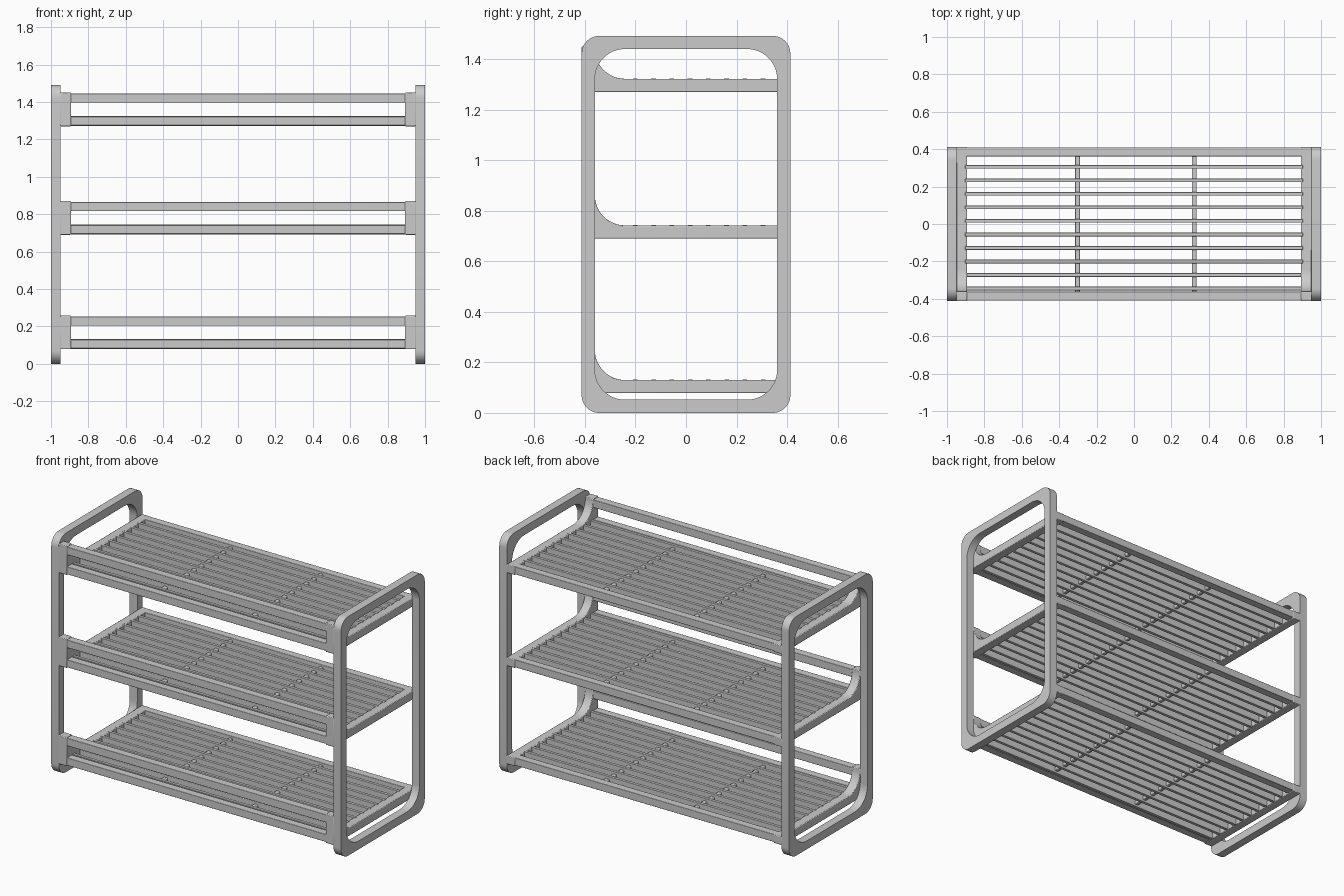
import bpy, bmesh
from math import cos, sin, pi

if "Cube" in bpy.data.objects:
    bpy.data.objects.remove(bpy.data.objects["Cube"], do_unlink=True)

HEIGHT = 1.492
HALF_DEPTH = 0.413
BAR = 0.052                      # thickness of frame and rails
FRAME_IN, BRACKET_IN = 0.948, 0.893
LEVELS = {"bottom": 0.078, "middle": 0.69, "top": 1.27}


def arc(cy, cz, r, start, end, steps=12):
    angles = [start + (end - start) * i / steps for i in range(steps + 1)]
    return [(cy + r * cos(a), cz + r * sin(a)) for a in angles]


def rounded_rect(half_w, low, high, r):
    corners = [(half_w - r, high - r), (r - half_w, high - r),
               (r - half_w, low + r), (half_w - r, low + r)]
    points = []
    for i, (cy, cz) in enumerate(corners):
        points += arc(cy, cz, r, i * pi / 2, (i + 1) * pi / 2)
    return points


def finish(name, bm, bevel=0.0):
    bmesh.ops.recalc_face_normals(bm, faces=bm.faces[:])
    mesh = bpy.data.meshes.new(name)
    bm.to_mesh(mesh)
    bm.free()
    obj = bpy.data.objects.new(name, mesh)
    bpy.context.collection.objects.link(obj)
    if bevel:
        mod = obj.modifiers.new("soft_edges", "BEVEL")
        mod.width = bevel
        mod.segments = 2
        mod.limit_method = "ANGLE"
    bpy.ops.object.select_all(action="DESELECT")
    obj.select_set(True)
    bpy.context.view_layer.objects.active = obj
    bpy.ops.object.shade_smooth_by_angle(angle=pi / 6)
    return obj


def box(name, x, y, z, bevel=0.003):
    bm = bmesh.new()
    bmesh.ops.create_cube(bm, size=1)
    for v in bm.verts:
        for axis, (low, high) in enumerate((x, y, z)):
            v.co[axis] = high if v.co[axis] > 0 else low
    return finish(name, bm, bevel)


def side_frame(name, x0, x1):
    # Rounded loop: outer and inner outlines joined all round
    bm = bmesh.new()
    outer = rounded_rect(HALF_DEPTH, 0, HEIGHT, 0.07)
    inner = rounded_rect(HALF_DEPTH - BAR, BAR, HEIGHT - BAR, 0.12)
    loops = [[bm.verts.new((x, y, z)) for y, z in outline]
             for x, outline in ((x0, outer), (x1, outer), (x1, inner), (x0, inner))]
    n = len(outer)
    for k in range(4):
        a, b = loops[k], loops[(k + 1) % 4]
        for i in range(n):
            j = (i + 1) % n
            bm.faces.new((a[i], a[j], b[j], b[i]))
    return finish(name, bm)


def bracket(name, x0, x1, z):
    # L-shaped shelf end with a curved inside corner
    d, top, r = HALF_DEPTH, z + 0.18, 0.12
    profile = [(-d, top), (-d, z), (d, z), (d, z + BAR)]
    profile += arc(BAR - d + r, z + BAR + r, r, 1.5 * pi, pi)
    profile.append((BAR - d, top))
    bm = bmesh.new()
    face = bm.faces.new([bm.verts.new((x0, py, pz)) for py, pz in profile])
    grown = bmesh.ops.extrude_face_region(bm, geom=[face])["geom"]
    bmesh.ops.translate(bm, vec=(x1 - x0, 0, 0),
                        verts=[v for v in grown if isinstance(v, bmesh.types.BMVert)])
    return finish(name, bm, 0.004)


# Side frames
for side, s in (("left", 1), ("right", -1)):
    side_frame(side + "_side_frame", s * FRAME_IN, s)

# Shelves
for level, z in LEVELS.items():
    for side, s in (("left", 1), ("right", -1)):
        bracket(f"{level}_{side}_bracket", s * BRACKET_IN, s * (FRAME_IN + 0.002), z)

    # Rails
    span = (-BRACKET_IN - 0.01, BRACKET_IN + 0.01)
    front = (-HALF_DEPTH + 0.003, BAR - HALF_DEPTH)
    back = (HALF_DEPTH - BAR, HALF_DEPTH - 0.003)
    low = (z + 0.004, z + BAR)
    box(level + "_front_lower_rail", span, front, low)
    box(level + "_back_rail", span, back, low)
    box(level + "_front_upper_rail", span, front, (z + 0.126, z + 0.175))

    # Slats
    for i in range(10):
        y = 0.305 - i * 0.0722
        box(f"{level}_slat_{i + 1}", span, (y - 0.0095, y + 0.0095),
            (z + 0.001, z + BAR + 0.002), 0.002)

    # Cross bars through the slats
    for side, x in (("left", 0.322), ("right", -0.302)):
        box(f"{level}_{side}_cross_bar", (x - 0.0125, x + 0.0125),
            (-0.37, 0.37), (z + 0.014, z + 0.039), 0.005)
